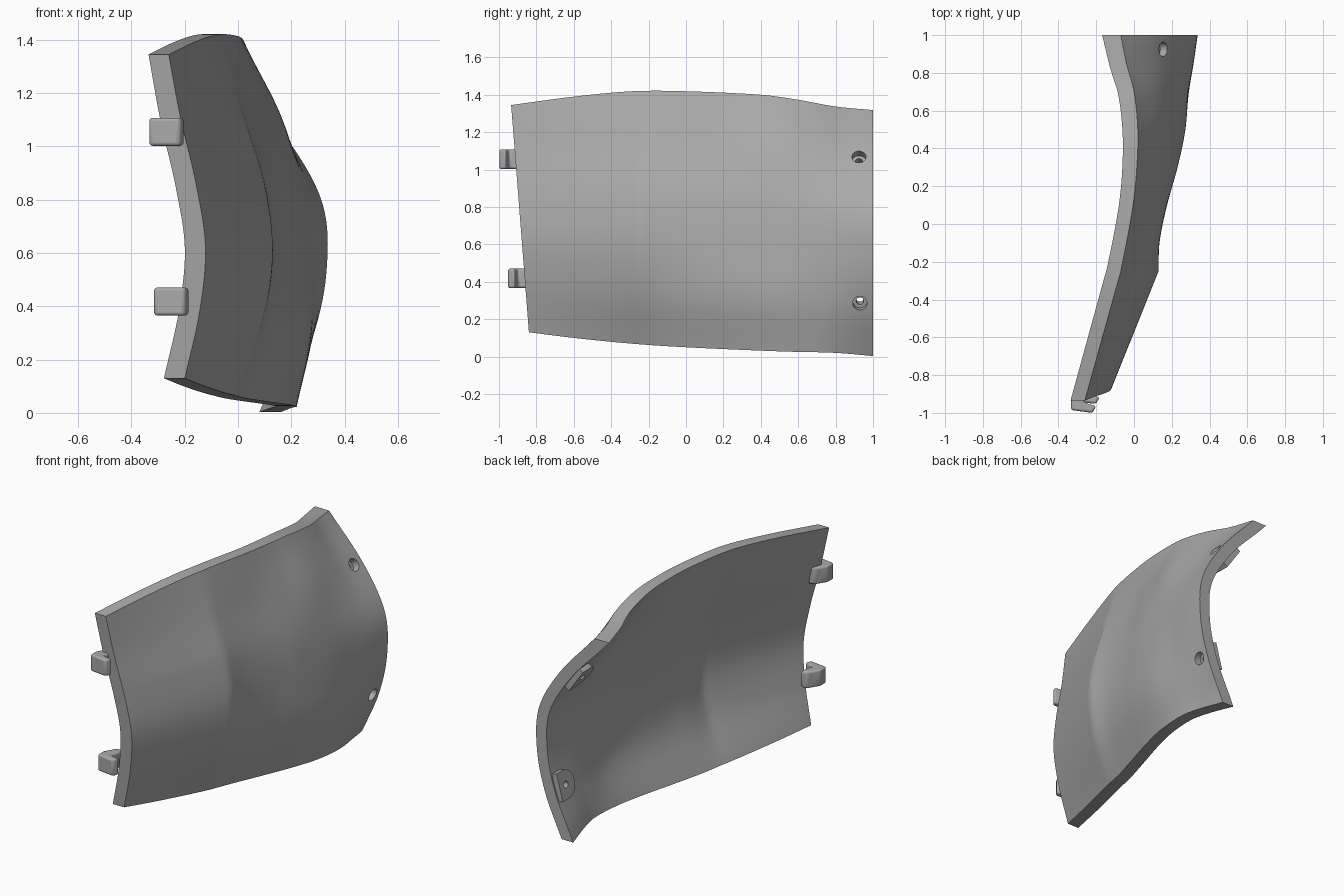
import bpy, bmesh, math
from mathutils import Vector, Matrix

if "Cube" in bpy.data.objects:
    bpy.data.objects.remove(bpy.data.objects["Cube"])

grey = bpy.data.materials.new("plain_grey")
grey.use_nodes = True
COLOUR = (0.4, 0.4, 0.4, 1)
grey.diffuse_color = COLOUR
grey.node_tree.nodes["Principled BSDF"].inputs["Base Color"].default_value = COLOUR

THICK = 0.072
CREASE = -0.25
# Outer surface: station along the length -> x offsets from bottom edge to top edge
SECTIONS = {
    -0.9: (-0.2, -0.145, -0.122, -0.158, -0.215, -0.26),
    -0.25: (-0.015, 0.09, 0.13, 0.095, 0.01, -0.07),
    -0.1: (0.025, 0.11, 0.135, 0.105, 0.03, -0.04),
    0.1: (0.09, 0.165, 0.172, 0.14, 0.065, -0.005),
    0.3: (0.155, 0.225, 0.222, 0.19, 0.115, 0.015),
    0.5: (0.205, 0.268, 0.262, 0.23, 0.16, 0.02),
    0.7: (0.22, 0.278, 0.29, 0.265, 0.16, 0.0),
    0.85: (0.195, 0.28, 0.315, 0.29, 0.155, -0.04),
    1.0: (0.16, 0.275, 0.332, 0.315, 0.165, -0.07),
}
TOP = {-0.935: 1.345, -0.6: 1.39, -0.3: 1.418, -0.05: 1.42, 0.4: 1.4, 0.6: 1.373, 0.8: 1.337, 1.0: 1.318}
BOTTOM = {-0.84: 0.13, -0.6: 0.1, -0.3: 0.07, 0.0: 0.05, 0.5: 0.028, 0.8: 0.02, 1.0: 0.003}


def smooth_curve(xs, ys, x):
    """Cubic through the given points."""
    n = len(xs)
    i = 0
    while i < n - 2 and x > xs[i + 1]:
        i += 1

    def slope(k):
        a, b = max(k - 1, 0), min(k + 1, n - 1)
        return (ys[b] - ys[a]) / (xs[b] - xs[a])
    h = xs[i + 1] - xs[i]
    t = max(0.0, (x - xs[i]) / h)
    return ((2*t**3 - 3*t**2 + 1) * ys[i] + (t**3 - 2*t**2 + t) * h * slope(i)
            + (3*t**2 - 2*t**3) * ys[i + 1] + (t**3 - t**2) * h * slope(i + 1))


def surface(s, t):
    """Outer surface point at station s and height fraction t."""
    keys = list(SECTIONS)
    cols = [smooth_curve([k / 5 for k in range(6)], SECTIONS[q], t) for q in keys]
    y = s
    if s < CREASE:
        f = (s - CREASE) / (keys[0] - CREASE)
        x = cols[1] + (cols[0] - cols[1]) * f
        y = CREASE + f * (-0.84 - 0.095 * t - CREASE)
    else:
        x = smooth_curve(keys[1:], cols[1:], s)
    lo = smooth_curve(list(BOTTOM), list(BOTTOM.values()), y)
    hi = smooth_curve(list(TOP), list(TOP.values()), y)
    return Vector((x, y, lo + (hi - lo) * t))


def normal_at(s, t, e=0.004):
    a = surface(min(s + e, 1), t) - surface(max(s - e, -0.9), t)
    b = surface(s, min(t + e, 1)) - surface(s, max(t - e, 0))
    return a.cross(b).normalized()


def make_object(name, bm):
    bmesh.ops.recalc_face_normals(bm, faces=bm.faces)
    mesh = bpy.data.meshes.new(name)
    bm.to_mesh(mesh)
    bm.free()
    mesh.materials.append(grey)
    ob = bpy.data.objects.new(name, mesh)
    bpy.context.collection.objects.link(ob)
    return ob


def prism(name, outline, depth, matrix):
    """Outline extruded along local z, centred, then placed."""
    bm = bmesh.new()
    face = bm.faces.new([bm.verts.new((x, y, -depth / 2)) for x, y in outline])
    ext = bmesh.ops.extrude_face_region(bm, geom=[face])
    bmesh.ops.translate(bm, vec=(0, 0, depth),
                        verts=[v for v in ext["geom"] if isinstance(v, bmesh.types.BMVert)])
    bm.transform(matrix)
    return make_object(name, bm)


def circle(r, n=32, start=0.0, sweep=math.tau):
    return [(r * math.cos(start + sweep * k / n), r * math.sin(start + sweep * k / n)) for k in range(n)]


def bake_cuts(ob, cutters):
    for c in cutters:
        m = ob.modifiers.new("cut", 'BOOLEAN')
        m.operation, m.object, m.solver = 'DIFFERENCE', c, 'EXACT'
    graph = bpy.context.evaluated_depsgraph_get()
    ob.data = bpy.data.meshes.new_from_object(ob.evaluated_get(graph))
    ob.modifiers.clear()


def shade(ob, angle=30):
    bpy.ops.object.select_all(action='DESELECT')
    ob.select_set(True)
    bpy.context.view_layer.objects.active = ob
    bpy.ops.object.shade_smooth_by_angle(angle=math.radians(angle))


# Curved panel: outer and inner sheets joined by a flat rim
stations = [-0.9 + (CREASE + 0.9) * k / 20 for k in range(20)]
stations += [CREASE + (1 - CREASE) * k / 40 for k in range(41)]
rows = 44
bm = bmesh.new()
outer, inner = [], []
for s in stations:
    pts = [(surface(s, r / rows), normal_at(s, r / rows)) for r in range(rows + 1)]
    outer.append([bm.verts.new(p) for p, n in pts])
    inner.append([bm.verts.new(p - Vector((THICK / max(n.x, 0.6), 0, 0))) for p, n in pts])
for i in range(len(stations) - 1):
    for j in range(rows):
        for g in (outer, inner):
            bm.faces.new((g[i][j], g[i + 1][j], g[i + 1][j + 1], g[i][j + 1]))
    for j in (0, rows):
        bm.faces.new((outer[i][j], outer[i + 1][j], inner[i + 1][j], inner[i][j]))
for j in range(rows):
    for i in (0, -1):
        bm.faces.new((outer[i][j], outer[i][j + 1], inner[i][j + 1], inner[i][j]))
panel = make_object("curved_panel", bm)

# Screw mounts near the back edge: recess, through hole and inner pad
helpers = []
for label, s, t in (("upper", 0.925, 0.805), ("lower", 0.93, 0.21)):
    p, n = surface(s, t), normal_at(s, t)
    n = Vector((n.x, 0, n.z)).normalized()
    along = Vector((0, 1, 0))
    side = n.cross(along)
    basis = Matrix((along, side, n)).transposed().to_4x4()

    def at(d):
        return Matrix.Translation(p + n * d) @ basis
    recess = prism(label + "_recess_cutter", circle(0.038), 0.12, at(0.015))
    hole = prism(label + "_hole_cutter", circle(0.02), 0.4, at(0))
    reach = 0.99 - p.y
    d_shape = circle(0.085, 20, math.pi / 2, math.pi) + [(0, -0.085), (reach, -0.085), (reach, 0.085)]
    pad = prism(label + "_mount_pad", d_shape, 0.045, at(-0.0825))
    bake_cuts(panel, [recess, hole])
    bake_cuts(pad, [hole])
    shade(pad)
    helpers += [recess, hole]
for h in helpers:
    bpy.data.objects.remove(h)
shade(panel)

# Hooked tabs at the front edge
HOOK = [(-0.25, -0.85), (-0.29, -0.86), (-0.333, -0.93), (-0.333, -0.985),
        (-0.22, -1.0), (-0.2, -0.965), (-0.265, -0.945), (-0.25, -0.9)]
for label, dx, dy, z in (("upper", 0, 0, 1.055), ("lower", 0.018, 0.047, 0.418)):
    tab = prism(label + "_hook_tab", HOOK, 0.105, Matrix.Translation((dx, dy, z)))
    bev = tab.modifiers.new("rounded", 'BEVEL')
    bev.width, bev.segments = 0.012, 3
    shade(tab, 40)
